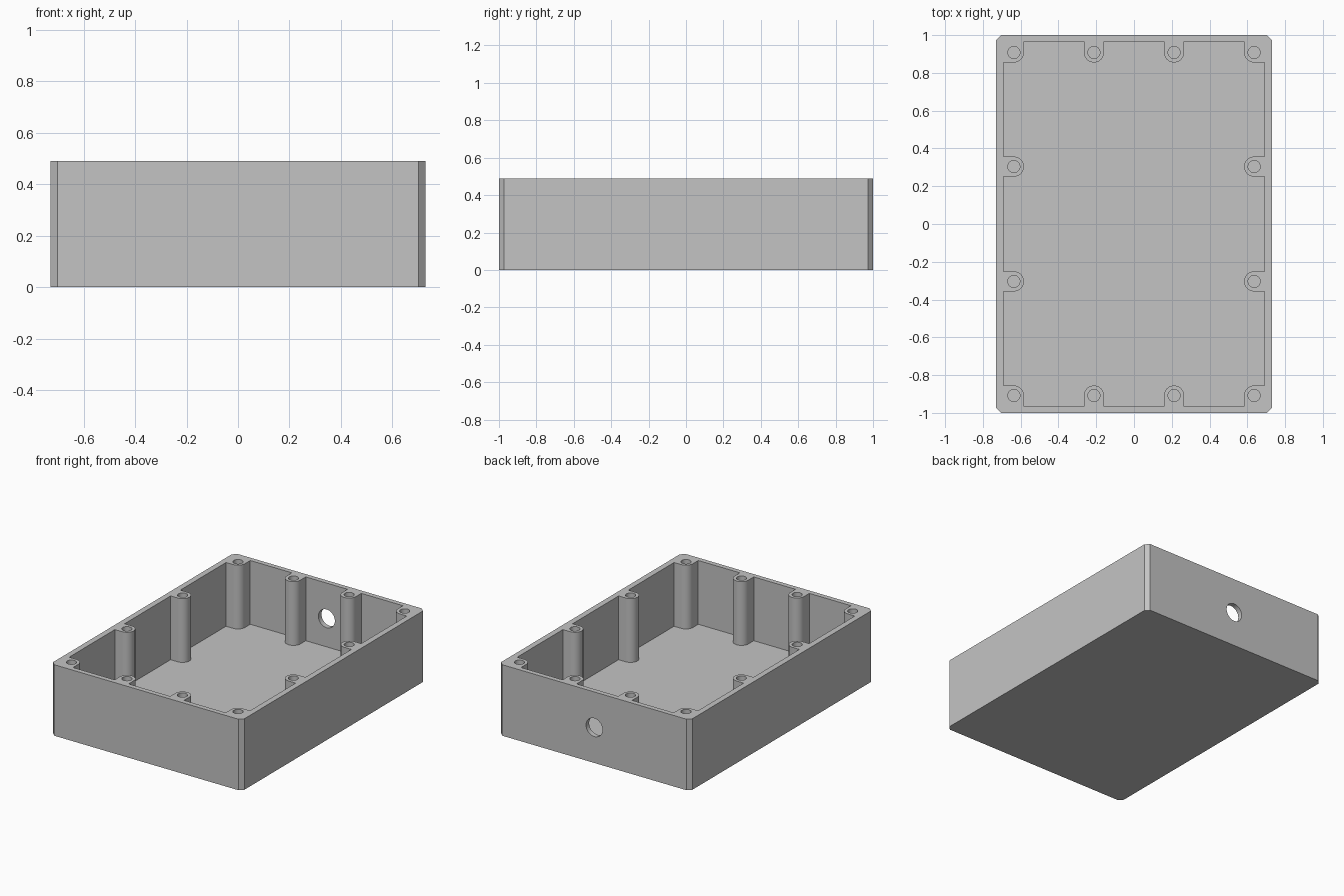
import bpy
import bmesh
from math import cos, sin, pi, radians
from mathutils import Matrix

cube = bpy.data.objects.get("Cube")
if cube:
    bpy.data.objects.remove(cube, do_unlink=True)

# Main sizes
HALF_X, HALF_Y, HEIGHT = 0.73, 1.0, 0.49
CHAMFER = 0.027
IN_X, IN_Y, FLOOR = 0.69, 0.966, 0.05
POST_X, POST_Y, POST_R = 0.636, 0.908, 0.053
POST_MID_X, POST_MID_Y = 0.212, 0.304
SCREW_R, SCREW_DEPTH = 0.032, 0.3
PORT_R = 0.063

grey = bpy.data.materials.new("plain grey")
grey.use_nodes = True
colour = (0.55, 0.55, 0.55, 1)
grey.diffuse_color = colour
grey.node_tree.nodes["Principled BSDF"].inputs["Base Color"].default_value = colour


def make_object(name, bm):
    bmesh.ops.recalc_face_normals(bm, faces=bm.faces[:])
    mesh = bpy.data.meshes.new(name)
    bm.to_mesh(mesh)
    bm.free()
    mesh.materials.append(grey)
    obj = bpy.data.objects.new(name, mesh)
    bpy.context.collection.objects.link(obj)
    return obj


def prism(name, outline, z0, z1):
    """Extrude a closed flat outline from z0 to z1."""
    bm = bmesh.new()
    face = bm.faces.new([bm.verts.new((x, y, z0)) for x, y in outline])
    top = bmesh.ops.extrude_face_region(bm, geom=[face])
    verts = [v for v in top["geom"] if isinstance(v, bmesh.types.BMVert)]
    bmesh.ops.translate(bm, verts=verts, vec=(0, 0, z1 - z0))
    return make_object(name, bm)


def arc(cx, cy, start, end, steps):
    angles = [radians(start + (end - start) * i / steps) for i in range(steps + 1)]
    return [(cx + POST_R * cos(a), cy + POST_R * sin(a)) for a in angles]


def mirror_quarter(quarter):
    """Complete an outline from its +x +y quarter, anticlockwise."""
    half = quarter + [(-x, y) for x, y in reversed(quarter)]
    return half + [(-x, -y) for x, y in half]


def cut(target, cutter):
    mod = target.modifiers.new(cutter.name, "BOOLEAN")
    mod.operation = "DIFFERENCE"
    mod.solver = "EXACT"
    mod.object = cutter
    bpy.ops.object.select_all(action="DESELECT")
    bpy.context.view_layer.objects.active = target
    target.select_set(True)
    bpy.ops.object.modifier_apply(modifier=mod.name)
    bpy.data.objects.remove(cutter, do_unlink=True)


# Outer block with chamfered upright corners
box = prism("enclosure_box", mirror_quarter(
    [(HALF_X, HALF_Y - CHAMFER), (HALF_X - CHAMFER, HALF_Y)]), 0, HEIGHT)

# Cavity that leaves the rounded screw posts standing along the walls
quarter = [(IN_X, POST_MID_Y - POST_R)]
quarter += arc(POST_X, POST_MID_Y, 270, 90, 20)
quarter += [(IN_X, POST_MID_Y + POST_R), (IN_X, POST_Y - POST_R)]
quarter += arc(POST_X, POST_Y, 270, 180, 10)
quarter += [(POST_X - POST_R, IN_Y), (POST_MID_X + POST_R, IN_Y)]
quarter += arc(POST_MID_X, POST_Y, 0, -180, 20)
quarter += [(POST_MID_X - POST_R, IN_Y)]
cut(box, prism("cavity", mirror_quarter(quarter), FLOOR, HEIGHT + 0.1))

# Blind screw holes in all posts
bm = bmesh.new()
length = SCREW_DEPTH + 0.1
for px, py in ((POST_X, POST_Y), (POST_MID_X, POST_Y), (POST_X, POST_MID_Y)):
    for sx in (1, -1):
        for sy in (1, -1):
            bmesh.ops.create_cone(
                bm, cap_ends=True, segments=32, radius1=SCREW_R, radius2=SCREW_R, depth=length,
                matrix=Matrix.Translation((sx * px, sy * py, HEIGHT + 0.1 - length / 2)))
cut(box, make_object("screw_holes", bm))

# Round cable port through the back wall
bm = bmesh.new()
bmesh.ops.create_cone(
    bm, cap_ends=True, segments=40, radius1=PORT_R, radius2=PORT_R, depth=0.3,
    matrix=Matrix.Translation((0, HALF_Y, HEIGHT / 2)) @ Matrix.Rotation(pi / 2, 4, "X"))
cut(box, make_object("cable_port", bm))

# Smooth the round walls, keep the edges crisp
box.select_set(True)
bpy.context.view_layer.objects.active = box
bpy.ops.object.shade_smooth_by_angle(angle=radians(30))
